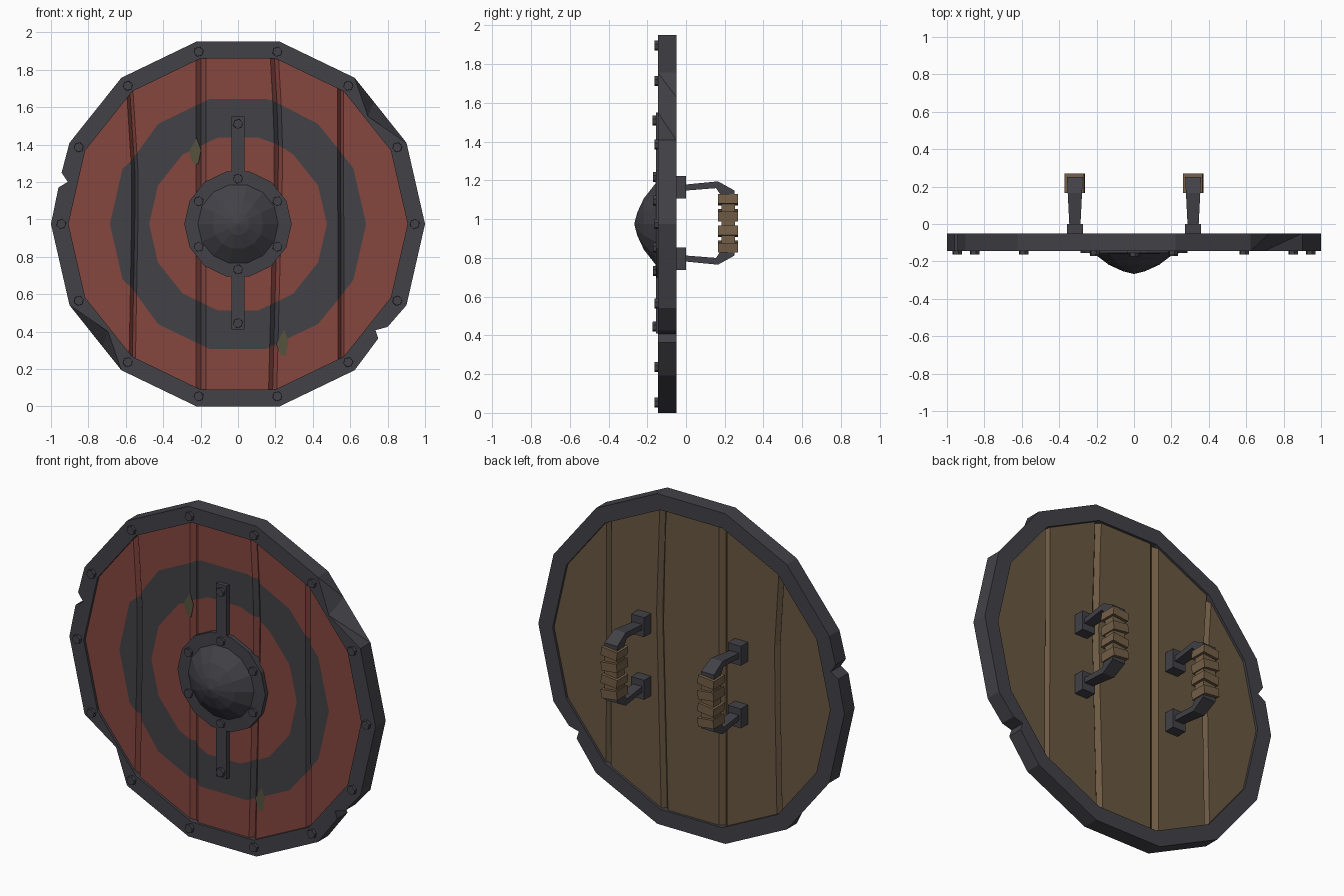
import bpy, bmesh, math
from mathutils import Vector, Matrix

if "Cube" in bpy.data.objects:
    bpy.data.objects.remove(bpy.data.objects["Cube"])

CZ = 0.975            # height of the shield centre
N = 14                # sides of the shield
STEP = 2 * math.pi / N


def material(name, rgb):
    m = bpy.data.materials.new(name)
    lin = [((c / 255 + 0.055) / 1.055) ** 2.4 for c in rgb]
    m.diffuse_color = (*lin, 1)
    m.use_nodes = True
    m.node_tree.nodes["Principled BSDF"].inputs["Base Color"].default_value = m.diffuse_color
    return m


RED = material("red_paint", (134, 70, 63))
DARK = material("dark_paint", (66, 66, 71))
IRON = material("iron", (66, 65, 71))
WOOD = material("wood", (106, 88, 66))
WRAP = material("leather_wrap", (116, 95, 71))
STAIN = material("olive_stain", (86, 82, 62))


def finish(bm, name, mats):
    bmesh.ops.recalc_face_normals(bm, faces=bm.faces)
    me = bpy.data.meshes.new(name)
    bm.to_mesh(me)
    bm.free()
    for m in mats:
        me.materials.append(m)
    ob = bpy.data.objects.new(name, me)
    bpy.context.collection.objects.link(ob)
    return ob


def lathe(bm, profile, sides, cx=0, cz=CZ, turn=0, slots=None):
    """Revolve (radius, y) points about the y axis."""
    rings = [[bm.verts.new((cx + max(r, 1e-6) * math.cos(turn + i * 2 * math.pi / sides), y,
                            cz + max(r, 1e-6) * math.sin(turn + i * 2 * math.pi / sides)))
              for i in range(sides)] for r, y in profile]
    for k in range(len(rings) - 1):
        a, b = rings[k], rings[k + 1]
        for i in range(sides):
            j = (i + 1) % sides
            f = bm.faces.new((a[i], a[j], b[j], b[i]))
            f.material_index = slots[k] if slots else 0
    bmesh.ops.remove_doubles(bm, verts=bm.verts, dist=1e-5)


def box(bm, c, s, rot=None):
    m = Matrix.Translation(c) @ (rot or Matrix()) @ Matrix.Diagonal((*s, 1))
    bmesh.ops.create_cube(bm, size=1, matrix=m)


# Plank board: red front with a painted dark ring, bare wood back
YF, YB = -0.13, -0.065
bm = bmesh.new()
lathe(bm, [(0, YF), (0.475, YF), (0.685, YF), (0.915, YF), (0.915, YB), (0, YB)], N,
      slots=[0, 1, 0, 2, 2])


def bend(z, knots):
    for (z0, o0), (z1, o1) in zip(knots, knots[1:]):
        if z0 <= z <= z1:
            return o0 + (o1 - o0) * (z - z0) / (z1 - z0)
    return 0


# V grooves between the planks, slightly crooked
GROOVES = [(-0.57, 0.017, [(0, 0), (1.2, 0.022), (1.95, -0.025)]),
           (-0.197, 0.027, [(0, 0), (1.95, 0)]),
           (0.195, 0.022, [(0, -0.012), (1.3, 0.022), (1.5, 0.02), (1.95, -0.005)]),
           (0.547, 0.016, [(0, 0.005), (1.95, 0)])]
for g, w, _ in GROOVES:
    for x in (g - w, g, g + w):
        bmesh.ops.bisect_plane(bm, geom=bm.verts[:] + bm.edges[:] + bm.faces[:],
                               plane_co=(x, 0, 0), plane_no=(1, 0, 0), dist=1e-5)
for v in bm.verts:
    for g, w, knots in GROOVES:
        d = abs(v.co.x - g)
        if d <= w + 1e-4:
            depth = 0.025 * max(0, 1 - d / w)
            v.co.y += depth if v.co.y < (YF + YB) / 2 else -depth
            v.co.x += bend(v.co.z, knots)
            break
finish(bm, "plank_board", [RED, DARK, WOOD])

# Iron rim: 14-gon with two nicks and two hammered dents (front point, back point)
outline = [((math.cos(i * STEP), math.sin(i * STEP)),) * 2 for i in range(N)]
for x, z in [(-0.943, 0.275), (-0.91, 0.225), (-0.96, 0.195),
             (0.80, -0.55), (0.735, -0.568), (0.75, -0.612)]:
    outline.append(((x, z), (x, z)))
for s in (1, -1):
    outline.append(((0.695 * s, 0.575 * s), (0.725 * s, 0.655 * s)))
outline.sort(key=lambda p: math.atan2(p[0][1], p[0][0]) % (2 * math.pi))
bm = bmesh.new()
sections = []
for front, back in outline:
    a = math.atan2(front[1], front[0]) % (2 * math.pi)
    r = 0.884 / math.cos((a + 1e-7) % STEP - STEP / 2)
    ix, iz = r * math.cos(a), r * math.sin(a)
    pts = [(front[0], -0.145, front[1]), (back[0], -0.05, back[1]),
           (ix, -0.05, iz), (ix, -0.145, iz)]
    sections.append([bm.verts.new((x, y, z + CZ)) for x, y, z in pts])
for k, a in enumerate(sections):
    b = sections[(k + 1) % len(sections)]
    for i in range(4):
        j = (i + 1) % 4
        bm.faces.new((a[i], a[j], b[j], b[i]))
bmesh.ops.triangulate(bm, faces=bm.faces)
finish(bm, "iron_rim", [IRON])

# Vertical strap behind the boss
bm = bmesh.new()
box(bm, (0, -0.135, 0.98), (0.07, 0.04, 1.14))
finish(bm, "front_strap", [IRON])

# Boss: flat flange and faceted dome
bm = bmesh.new()
lathe(bm, [(0, -0.11), (0.287, -0.11), (0.287, -0.155), (0.215, -0.157), (0.135, -0.218),
           (0.06, -0.252), (0, -0.267)], N)
finish(bm, "boss", [IRON])

# Rivets on rim, flange and strap
bm = bmesh.new()
spots = [(0.945 * math.cos(i * STEP), CZ + 0.945 * math.sin(i * STEP), -0.163) for i in range(N)]
spots += [(0.243 * math.sin(i * math.pi / 3), CZ + 0.243 * math.cos(i * math.pi / 3), -0.17)
          for i in range(6)]
spots += [(0, 1.51, -0.173), (0, 0.445, -0.173)]
for x, z, y in spots:
    lathe(bm, [(0, -0.13), (0.028, -0.13), (0.026, y), (0, y)], 6, x, z, 0.3)
finish(bm, "rivets", [IRON])

# Two small stains painted over the ring
bm = bmesh.new()
for cx, cz in ((-0.23, 1.36), (0.237, 0.335)):
    bm.faces.new([bm.verts.new((cx + dx, YF - 0.003, cz + dz)) for dx, dz in
                  ((-0.033, 0), (-0.01, -0.06), (0.018, -0.065), (0.033, 0.01), (0.01, 0.075))])
ob = finish(bm, "stains", [STAIN])
if ob.data.polygons[0].normal.y > 0:
    ob.data.flip_normals()

# Handles on the back: mounting plates, bent arms and a wrapped grip
ARM = [(-0.01, 1.147), (-0.01, 1.178), (0.165, 1.195), (0.25, 1.148),
       (0.25, 1.115), (0.185, 1.115), (0.155, 1.16)]
for side, sx in (("left", -1), ("right", 1)):
    hx = 0.316 * sx
    bm = bmesh.new()
    for s in (1, -1):
        box(bm, (hx, -0.035, 0.98 + 0.185 * s), (0.085, 0.07, 0.115))
        loops = [[bm.verts.new((hx + e * (0.03 + 0.05 * y), y, 0.98 + s * (z - 0.98)))
                  for y, z in ARM] for e in (-1, 1)]
        bm.faces.new(loops[0])
        bm.faces.new(loops[1])
        for i in range(len(ARM)):
            j = (i + 1) % len(ARM)
            bm.faces.new((loops[0][i], loops[0][j], loops[1][j], loops[1][i]))
    finish(bm, side + "_handle", [IRON])
    bm = bmesh.new()
    box(bm, (hx, 0.217, 0.98), (0.082, 0.07, 0.29))
    for k, z in enumerate((1.1, 1.02, 0.937, 0.858)):
        tilt = Matrix.Rotation(math.radians(7 if k % 2 else -6), 4, 'Y')
        box(bm, (hx, 0.217, z), (0.104, 0.104, 0.05), tilt)
    finish(bm, side + "_grip", [WRAP])
